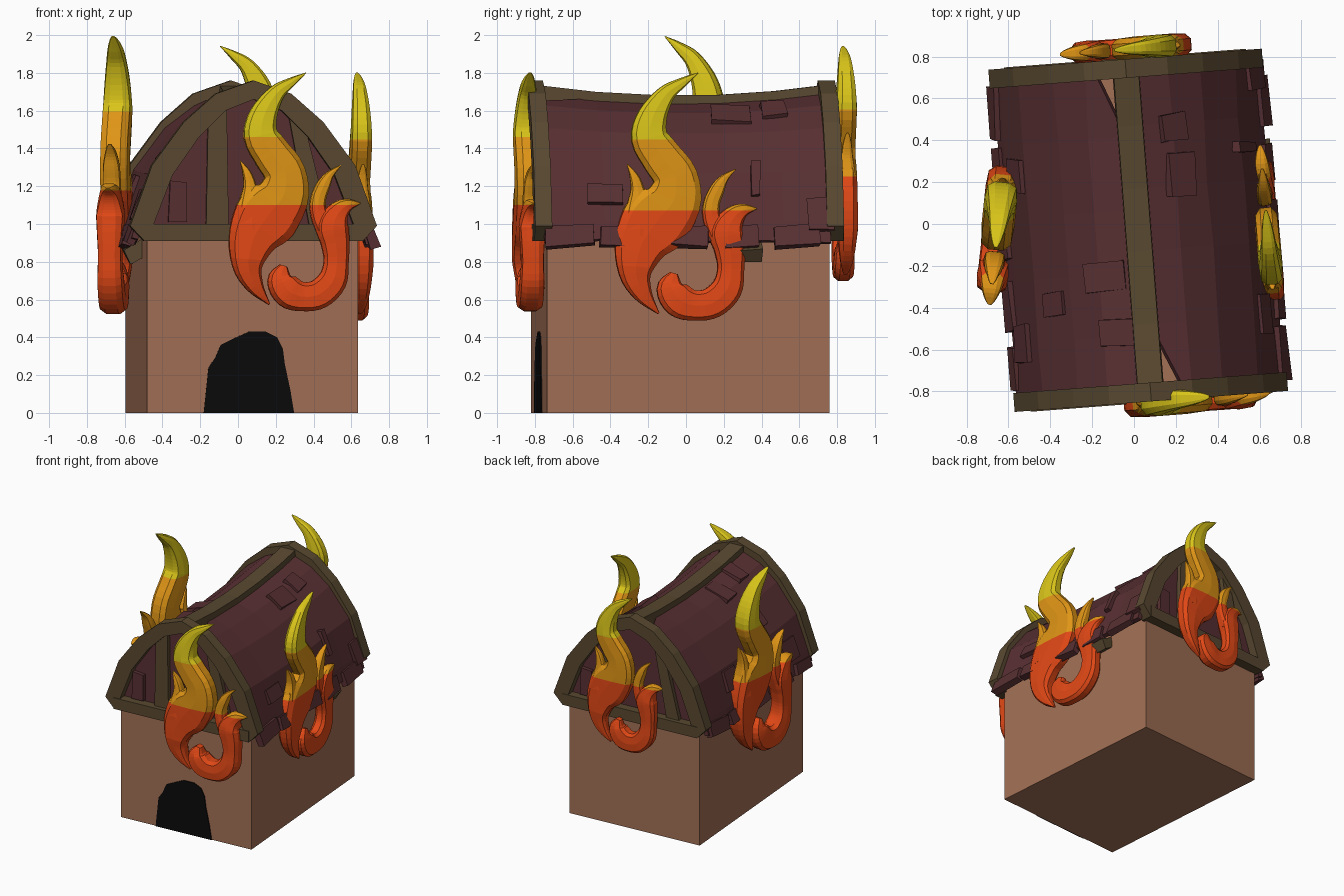
import bpy, bmesh, math, random
from mathutils import Matrix, Vector

if "Cube" in bpy.data.objects:
    bpy.data.objects.remove(bpy.data.objects["Cube"])

random.seed(4)
BASE = Matrix.Translation((0.02, -0.03, 0)) @ Matrix.Rotation(math.radians(4.4), 4, 'Z')
HALF_TURN = Matrix.Rotation(math.pi, 4, 'Z')


def material(name, rgb):
    m = bpy.data.materials.new(name)
    m.diffuse_color = (*rgb, 1)
    m.use_nodes = True
    m.node_tree.nodes["Principled BSDF"].inputs["Base Color"].default_value = m.diffuse_color
    return m


WALL = material("clay wall", (0.36, 0.16, 0.09))
ROOF = material("maroon shingle", (0.098, 0.029, 0.032))
WOOD = material("dark wood", (0.1, 0.066, 0.03))
BLACK = material("door black", (0.003, 0.003, 0.003))
RED = material("flame red", (0.76, 0.065, 0.008))
ORANGE = material("flame orange", (0.74, 0.3, 0.008))
YELLOW = material("flame yellow", (0.70, 0.56, 0.01))


def finish(name, bm, mats, matrix):
    bmesh.ops.recalc_face_normals(bm, faces=bm.faces)
    bm.transform(matrix)
    me = bpy.data.meshes.new(name)
    bm.to_mesh(me)
    bm.free()
    for m in mats:
        me.materials.append(m)
    ob = bpy.data.objects.new(name, me)
    bpy.context.collection.objects.link(ob)
    return ob


def prism(name, outline, y0, y1, mat, matrix=BASE):
    """Extrude an (x, z) outline from y0 to y1."""
    bm = bmesh.new()
    a = [bm.verts.new((x, y0, z)) for x, z in outline]
    b = [bm.verts.new((x, y1, z)) for x, z in outline]
    bm.faces.new(a)
    bm.faces.new(b[::-1])
    for i in range(len(a)):
        j = (i + 1) % len(a)
        bm.faces.new((a[i], a[j], b[j], b[i]))
    return finish(name, bm, [mat], matrix)


def box(name, size, matrix, mat):
    bm = bmesh.new()
    bmesh.ops.create_cube(bm, size=1)
    bmesh.ops.scale(bm, vec=size, verts=bm.verts)
    for v in bm.verts:  # slightly hewn corners
        v.co += Vector([random.uniform(-.006, .006) for _ in range(3)])
    return finish(name, bm, [mat], matrix)


# Walls and door
prism("walls", [(-.56, 0), (.56, 0), (.56, .95), (-.56, .95)], -.75, .75, WALL)
door = [(-.26, 0), (-.235, .24), (-.2, .29), (-.17, .36), (-.11, .39), (-.02, .43), (.07, .43),
        (.13, .40), (.16, .34), (.17, .26), (.2, .12), (.22, 0)]
prism("door", door, -.757, -.749, BLACK)

# Gable frames, one per end
outer = [(.58, .91), (.655, .99), (.54, 1.31), (.37, 1.54), (.20, 1.69), (0, 1.76)]
inner = [(.50, .92), (.53, 1.0), (.43, 1.26), (.29, 1.46), (.15, 1.60), (0, 1.66)]


def mirrored(half):
    return half + [(-x, z) for x, z in half[-2::-1]]


for side, turn in (("front", Matrix()), ("back", HALF_TURN)):
    M = BASE @ turn
    prism(side + "_gable_panel", mirrored(inner), -.755, -.735, ROOF, M)
    o, n = mirrored(outer), mirrored(inner)
    for i in range(len(o) - 1):
        prism(f"{side}_arch_beam_{i}", [o[i], o[i + 1], n[i + 1], n[i]], -.82, -.73, WOOD, M)
    prism(side + "_tie_beam", [(-.58, .91), (.58, .91), (.58, 1.0), (-.58, 1.0)], -.825, -.73, WOOD, M)
    prism(side + "_post_left", [(-.25, .98), (-.13, .98), (-.14, 1.61), (-.24, 1.53)], -.79, -.74, WOOD, M)
    prism(side + "_post_right", [(.30, .98), (.41, .98), (.28, 1.50), (.19, 1.57)], -.79, -.74, WOOD, M)
    prism(side + "_gable_board", [(-.45, 1.01), (-.35, 1.01), (-.35, 1.22), (-.44, 1.23)],
          -.785, -.74, ROOF, M)

# Sagging ridge beam
stations = [-.75, -.45, -.1, .2, .5, .75]


def sag(y):
    return -.055 * (1 - (y / .76) ** 2)


bm = bmesh.new()
rings = []
for y in stations:
    rings.append([bm.verts.new((x, y, z + sag(y)))
                  for x, z in ((-.065, 1.63), (.065, 1.63), (.06, 1.735), (-.06, 1.735))])
for a, b in zip(rings, rings[1:]):
    for i in range(4):
        bm.faces.new((a[i], a[(i + 1) % 4], b[(i + 1) % 4], b[i]))
bm.faces.new(rings[0])
bm.faces.new(rings[-1])
finish("ridge_beam", bm, [WOOD], BASE)

# Roof halves: curved shells, each falling short of the ridge at one end
profile = [(.64, .91), (.61, 1.02), (.52, 1.29), (.35, 1.51), (.20, 1.63), (.03, 1.70)]
for name, turn in (("roof_right", Matrix()), ("roof_left", HALF_TURN)):
    bm = bmesh.new()
    grid = []
    for y in stations:
        row = []
        for k, (x, z) in enumerate(profile):
            if k == 5 and y == stations[0]:
                x, z = .15, 1.655
            drop = random.uniform(-.02, .02) if k == 0 else 0
            row.append(bm.verts.new((x + random.uniform(-.006, .006), y, z + drop + sag(y) * k / 5)))
        grid.append(row)
    for a, b in zip(grid, grid[1:]):
        for k in range(5):
            bm.faces.new((a[k], a[k + 1], b[k + 1], b[k]))
    bmesh.ops.recalc_face_normals(bm, faces=bm.faces)
    bmesh.ops.solidify(bm, geom=bm.faces[:], thickness=.035)
    finish(name, bm, [ROOF], BASE @ turn)


def shingle(name, side, x, y, length, width, twist=0):
    """Loose board on the roof at distance x from the ridge; width runs down the slope."""
    for (x1, z1), (x0, z0) in zip(profile, profile[1:]):
        if x0 <= x <= x1:
            break
    f = (x - x0) / (x1 - x0)
    slope = math.atan2(z0 - z1, x1 - x0)
    z = z0 + f * (z1 - z0) + sag(y) * min(1, (1.7 - z0) * -1.2 + 1)
    M = Matrix.Translation((side * x, y, z)) @ Matrix.Rotation(side * (slope - .07), 4, 'Y') \
        @ Matrix.Rotation(twist, 4, 'Z')
    box(name, (width, length, .05), BASE @ M, ROOF)


# Loose roof boards: side, distance from ridge, y, length, slope width
boards = [(1, .56, -.44, .19, .11), (1, .53, .36, .05, .2), (1, .22, .25, .21, .15), (1, .20, .48, .13, .14),
          (1, .6, .70, .14, .18), (-1, .12, -.48, .13, .2), (-1, .42, -.32, .11, .14),
          (-1, .17, -.21, .14, .2), (-1, .55, .3, .16, .16), (-1, .58, -.5, .18, .16)]
for i, (s, x, y, l, w) in enumerate(boards):
    shingle(f"roof_board_{i}", s, x, y, l, w, random.uniform(-.06, .06))

# Ragged boards along both eaves
for s in (-1, 1):
    for i, y in enumerate((-.62, -.33, .02, .30, .58)):
        shingle(f"eave_board_{s}_{i}", s, .632, y + random.uniform(-.03, .03),
                random.uniform(.17, .27), random.uniform(.08, .13), random.uniform(-.08, .08))
    box(f"rafter_end_{s}", (.14, .11, .08),
        BASE @ Matrix.Translation((s * .58, s * .33, .86)) @ Matrix.Rotation(s * .5, 4, 'Y'), WOOD)

# Flame tongues: (x, z, half width) along each centreline
tongues = {
    "body": [(.165, .575, .005), (.09, .67, .045), (.05, .78, .08), (.075, .92, .13), (.15, 1.04, .17),
             (.235, 1.15, .14), (.245, 1.27, .11), (.18, 1.37, .10), (.12, 1.47, .09), (.135, 1.58, .072),
             (.20, 1.69, .045), (.28, 1.75, .025), (.36, 1.80, .002)],
    "lick": [(.07, .97, .1), (.065, 1.10, .065), (.062, 1.2, .035), (.045, 1.27, .022), (.01, 1.335, .002)],
    "hook": [(.24, .78, .02), (.225, .71, .07), (.27, .64, .085), (.345, .615, .077), (.43, .63, .078),
             (.50, .70, .075), (.52, .80, .065), (.515, .90, .075), (.50, .99, .085), (.53, 1.06, .06),
             (.58, 1.10, .035), (.65, 1.11, .002)],
    "hook_lick": [(.48, .95, .06), (.43, 1.05, .045), (.425, 1.13, .04), (.455, 1.21, .035),
                  (.49, 1.265, .02), (.545, 1.31, .002)],
}
section = [(-1, -.5), (-.75, -.95), (0, -1.05), (.75, -.95), (1, -.5),
           (1, .5), (.75, .95), (0, 1.05), (-.75, .95), (-1, .5)]


def smooth_path(pts, n=4):
    """Catmull-Rom curve through the points."""
    p = [Vector(q) for q in pts]
    p = [2 * p[0] - p[1]] + p + [2 * p[-1] - p[-2]]
    out = []
    for a, b, c, d in zip(p, p[1:], p[2:], p[3:]):
        for i in range(n):
            t = i / n
            out.append(.5 * (2 * b + (c - a) * t + (2 * a - 5 * b + 4 * c - d) * t * t
                             + (3 * b - a - 3 * c + d) * t ** 3))
    return out + [p[-2]]


def flame(name, cx, cy, z0, angle, sx, sz, depth):
    M = Matrix.Translation((cx, cy, z0)) @ Matrix.Rotation(math.radians(angle), 4, 'Z') \
        @ Matrix.Diagonal((sx, 1, sz, 1)) @ Matrix.Translation((-.30, 0, -.54))
    bm = bmesh.new()
    for pts in tongues.values():
        path = smooth_path(pts)
        rings = []
        for i, p in enumerate(path):
            d = path[min(i + 1, len(path) - 1)] - path[max(i - 1, 0)]
            d = Vector((d.x, d.y)).normalized()
            w = max(p.z, .002)
            t = depth * min(1, (w / .09) ** .6)
            rings.append([bm.verts.new((p.x + d.y * w * a, t * b, p.y - d.x * w * a)) for a, b in section])
        k = len(section)
        for a, b in zip(rings, rings[1:]):
            for i in range(k):
                bm.faces.new((a[i], a[(i + 1) % k], b[(i + 1) % k], b[i]))
        bm.faces.new(rings[0])
        bm.faces.new(rings[-1])
    # cut at the colour bands, then colour by height
    for z in (1.10, 1.46):
        bmesh.ops.bisect_plane(bm, geom=bm.verts[:] + bm.edges[:] + bm.faces[:],
                               plane_co=(0, 0, z), plane_no=(0, 0, 1))
    for f in bm.faces:
        z = f.calc_center_median().z
        f.material_index = (z > 1.10) + (z > 1.46)
    finish(name, bm, [RED, ORANGE, YELLOW], M)


flame("front_flame", .30, -.83, .54, 4.4, 1, 1, .07)
flame("right_flame", .635, 0, .49, 95, 1.08, 1.04, .055)
flame("back_flame", -.04, .835, .70, 184.5, .9, .985, .055)
flame("left_flame", -.655, -.055, .525, -96, .95, 1.165, .075)
